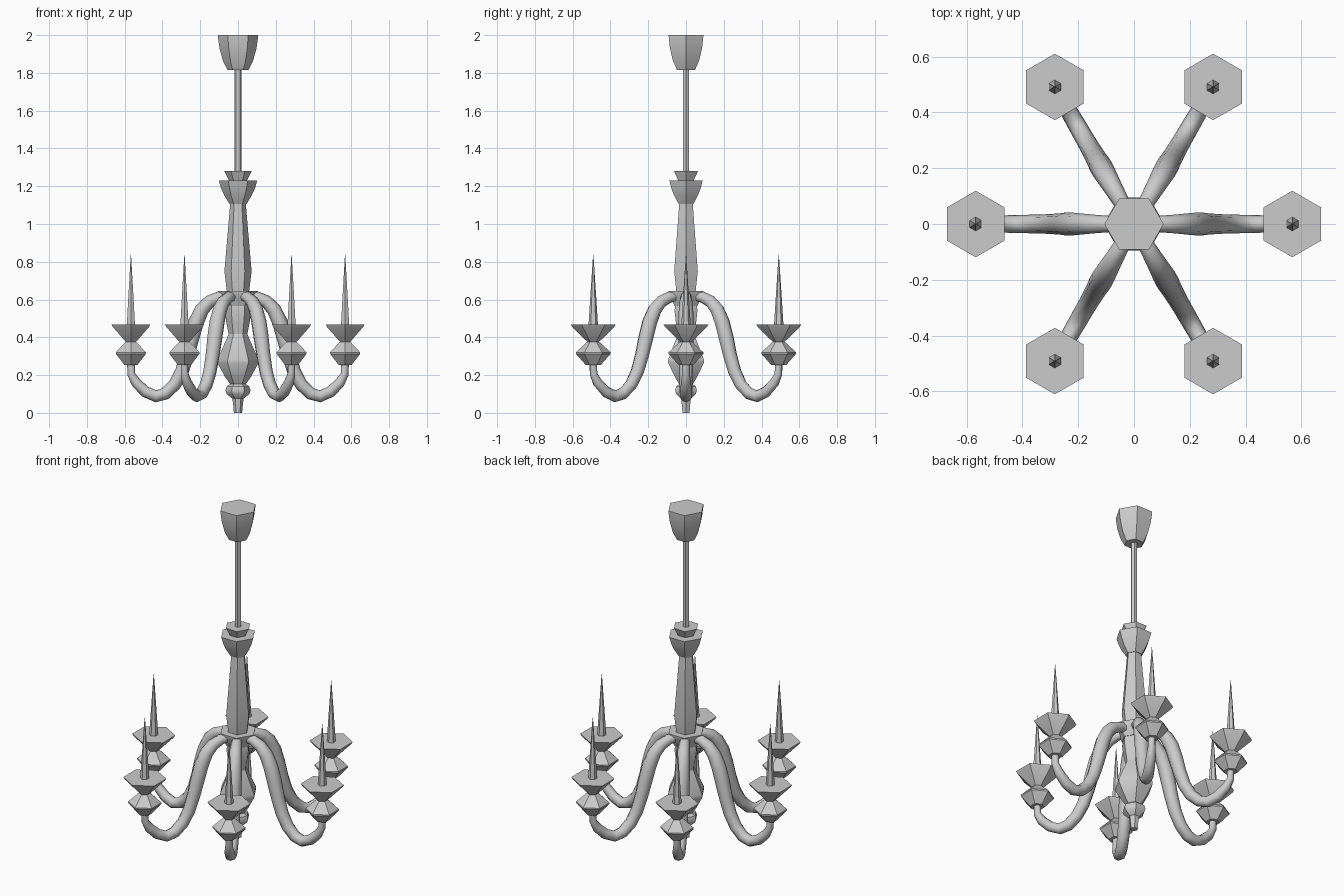
import bpy, math
from mathutils import Vector

if "Cube" in bpy.data.objects:
    bpy.data.objects.remove(bpy.data.objects["Cube"])


def make(name, verts, faces, angle=35):
    mesh = bpy.data.meshes.new(name)
    mesh.from_pydata(verts, [], faces)
    obj = bpy.data.objects.new(name, mesh)
    bpy.context.collection.objects.link(obj)
    bpy.ops.object.select_all(action='DESELECT')
    obj.select_set(True)
    bpy.context.view_layer.objects.active = obj
    bpy.ops.object.shade_smooth_by_angle(angle=math.radians(angle))
    return obj


def skin(rings, sides):
    """Faces joining consecutive rings, with both ends capped."""
    faces = [tuple(reversed(range(sides)))]
    for i in range(rings - 1):
        for j in range(sides):
            k = (j + 1) % sides
            faces.append((i * sides + j, i * sides + k,
                          (i + 1) * sides + k, (i + 1) * sides + j))
    faces.append(tuple(range((rings - 1) * sides, rings * sides)))
    return faces


def lathe(name, profile, sides=6, turn=0.0, centre=(0, 0)):
    """Turn a (radius, height) profile, listed bottom to top."""
    verts = []
    for r, z in profile:
        for j in range(sides):
            a = turn + 2 * math.pi * j / sides
            verts.append((centre[0] + r * math.cos(a), centre[1] + r * math.sin(a), z))
    return make(name, verts, skin(len(profile), sides))


def tube(name, path, heading, sides=8):
    """Sweep a circle along a (distance, height, radius) path in a vertical plane."""
    out = Vector((math.cos(heading), math.sin(heading), 0))
    side = Vector((-math.sin(heading), math.cos(heading), 0))
    pts = [out * d + Vector((0, 0, z)) for d, z, r in path]
    verts = []
    for i, p in enumerate(pts):
        t = (pts[min(i + 1, len(pts) - 1)] - pts[max(i - 1, 0)]).normalized()
        n = t.cross(side)
        for j in range(sides):
            a = 2 * math.pi * j / sides
            verts.append(p + path[i][2] * (side * math.cos(a) + n * math.sin(a)))
    return make(name, verts, skin(len(pts), sides), 60)


# Central column
lathe("ceiling_canopy", [(.055, 1.815), (.08, 1.865), (.098, 1.93), (.105, 1.98), (.106, 2.0)])
lathe("hanging_rod", [(.019, 1.22), (.019, 1.83)])
lathe("top_collar", [(.042, 1.22), (.073, 1.28)])
lathe("column_bowl", [(.045, 1.106), (.072, 1.15), (.09, 1.19), (.102, 1.231)])
lathe("column_stem", [(.058, .635), (.072, .75), (.041, 1.11)])
lathe("arm_flange", [(.07, .565), (.09, .61), (.105, .64), (.105, .645)])
lathe("lower_neck", [(.048, .41), (.062, .48), (.07, .54), (.066, .57)])
lathe("lower_vase", [(.04, .15), (.068, .19), (.109, .265), (.109, .282), (.048, .42)])
lathe("bottom_knob", [(.03, .075), (.06, .10), (.067, .118), (.06, .14), (.038, .155)])
lathe("bottom_finial", [(.022, 0), (.024, .03), (.03, .08)])

# Shared arm and candle profiles
arm_path = [(.04, .62, .026), (.10, .613, .03), (.15, .59, .034), (.19, .548, .038),
            (.222, .48, .041), (.245, .40, .041), (.268, .31, .038), (.297, .22, .036),
            (.335, .15, .034), (.385, .102, .033), (.435, .088, .032), (.49, .112, .03),
            (.54, .16, .027), (.565, .205, .021), (.567, .27, .02)]
saucer = [(.04, .254), (.092, .313), (.092, .321), (.03, .378)]
cup = [(.03, .375), (.112, .456), (.119, .468)]
candle = [(.025, .466), (.014, .64), (.001, .836)]

# Six arms around the column
for i in range(6):
    a = i * math.pi / 3
    c = (.567 * math.cos(a), .567 * math.sin(a))
    tube(f"arm_{i + 1}", arm_path, a)
    lathe(f"drip_saucer_{i + 1}", saucer, turn=math.pi / 6, centre=c)
    lathe(f"candle_cup_{i + 1}", cup, turn=math.pi / 6, centre=c)
    lathe(f"candle_{i + 1}", candle, turn=math.pi / 6, centre=c)
